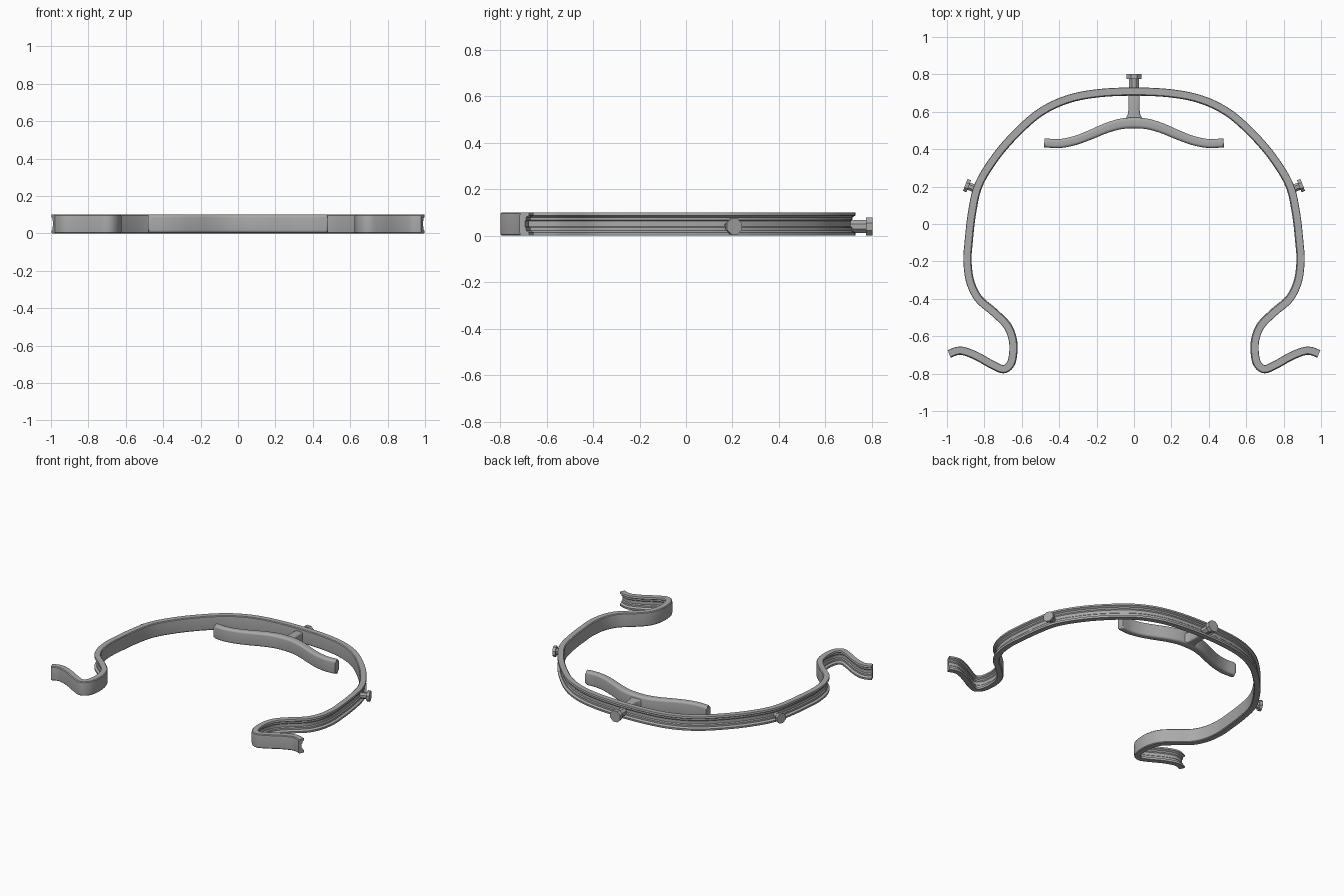
import bpy, bmesh, math
from mathutils import Vector, Matrix

if "Cube" in bpy.data.objects:
    bpy.data.objects.remove(bpy.data.objects["Cube"])

grey = bpy.data.materials.new("matte_grey")
grey.use_nodes = True
colour = (0.4, 0.4, 0.4, 1)
grey.diffuse_color = colour
grey.node_tree.nodes["Principled BSDF"].inputs["Base Color"].default_value = colour


def finish(bm, name, angle=35):
    bmesh.ops.recalc_face_normals(bm, faces=bm.faces)
    mesh = bpy.data.meshes.new(name)
    bm.to_mesh(mesh)
    bm.free()
    mesh.materials.append(grey)
    ob = bpy.data.objects.new(name, mesh)
    bpy.context.collection.objects.link(ob)
    bpy.ops.object.select_all(action="DESELECT")
    ob.select_set(True)
    bpy.context.view_layer.objects.active = ob
    bpy.ops.object.shade_smooth_by_angle(angle=math.radians(angle))
    return ob


def mirrored(half):
    """Full path from its +x half, which starts on the centre line."""
    return [Vector((-x, y)) for x, y in reversed(half[1:])] + [Vector(p) for p in half]


def smooth_path(pts, steps=8):
    """Catmull-Rom curve through the points."""
    ext = [2 * pts[0] - pts[1]] + pts + [2 * pts[-1] - pts[-2]]
    out = []
    for a, b, c, d in zip(ext, ext[1:], ext[2:], ext[3:]):
        for i in range(steps):
            t = i / steps
            out.append(0.5 * (2 * b + (c - a) * t + (2 * a - 5 * b + 4 * c - d) * t * t
                              + (3 * b - a - 3 * c + d) * t ** 3))
    return out + [pts[-1]]


def sweep(name, path, profile, angle=35, scale=lambda i, n: 1, round_ends=False):
    """Carry a (sideways, z) profile along a flat path."""
    bm = bmesh.new()
    rings = []
    n = len(path)
    for i, p in enumerate(path):
        t = (path[min(i + 1, n - 1)] - path[max(i - 1, 0)]).normalized()
        side = Vector((-t.y, t.x))
        k = scale(i, n)
        rings.append([bm.verts.new((*(p + side * o * k), z)) for o, z in profile])
    for r, s in zip(rings, rings[1:]):
        for j in range(len(profile)):
            q = (j + 1) % len(profile)
            bm.faces.new((r[j], r[q], s[q], s[j]))
    caps = [bm.faces.new(rings[0]), bm.faces.new(rings[-1])]
    if round_ends:
        edges = list({e for f in caps for e in f.edges})
        bmesh.ops.bevel(bm, geom=edges, offset=0.013, segments=3, profile=0.5, affect="EDGES")
    return finish(bm, name, angle)


# Springy headband: smooth inside, grooved outside, hooked at both ends
band_half = [(0, .708), (.2, .698), (.36, .665), (.5, .597), (.62, .49), (.72, .36), (.8, .21),
             (.85, .06), (.882, -.1), (.89, -.2), (.875, -.31), (.83, -.4), (.75, -.47),
             (.68, -.54), (.65, -.61), (.645, -.68), (.658, -.745), (.695, -.776),
             (.75, -.757), (.84, -.707), (.91, -.68), (.95, -.68), (.988, -.695)]
# Fit the arc to its widest points
band_half = [(x + .03 * math.exp(-((y - .22) / .2) ** 2) if x > .3 else x, y) for x, y in band_half]
groove = [(.02, 0), (.022, .006), (.022, .014), (.008, .022), (.008, .034), (.002, .04),
          (.002, .062), (.008, .068), (.008, .079), (.022, .087), (.022, .096), (.02, .1)]
inside = [(-.016, .1), (-.021, .095), (-.022, .087), (-.022, .013), (-.021, .005), (-.016, 0)]
sweep("headband", smooth_path(mirrored(band_half)), groove + inside)

# Curved forehead pad with rounded edges
pad_half = [(0, .54), (.07, .535), (.15, .512), (.24, .474), (.32, .445), (.4, .43), (.48, .434)]
pad_section = []
for cx, cz, start in ((.009, .085, 0), (-.009, .085, 90), (-.009, .017, 180), (.009, .017, 270)):
    for a in range(start, start + 91, 18):
        r = math.radians(a)
        pad_section.append((cx + .015 * math.cos(r), cz + .015 * math.sin(r)))
sweep("forehead_pad", smooth_path(mirrored(pad_half)), pad_section, 50,
      lambda i, n: 1 + .2 * math.cos(math.pi * (i / (n - 1) - .5)) ** 4, True)


# Flared strut joining the pad to the band
bm = bmesh.new()
outline = [(.07, .54), (.045, .562), (.033, .585), (.03, .61), (.03, .7)]
outline += [(-x, y) for x, y in reversed(outline)]
face = bm.faces.new([bm.verts.new((x, y, .005)) for x, y in outline])
top = bmesh.ops.extrude_face_region(bm, geom=[face])["geom"]
bmesh.ops.translate(bm, vec=(0, 0, .075), verts=[g for g in top if isinstance(g, bmesh.types.BMVert)])
rims = [e for e in bm.edges if abs(e.verts[0].co.z - e.verts[1].co.z) < .001]
bmesh.ops.bevel(bm, geom=rims, offset=.012, segments=3, profile=.5, affect="EDGES")
finish(bm, "pad_strut")


def peg(name, base, direction, neck, head, neck_r, head_r):
    """Faceted mounting peg with a wider head, lying on the ground plane."""
    bm = bmesh.new()
    d = Vector((*direction, 0)).normalized()
    turn = d.to_track_quat("Z", "Y").to_matrix().to_4x4()
    for start, length, r in ((0, neck, neck_r), (neck, head, head_r)):
        centre = Vector((*base, .039)) + d * (start + length / 2)
        bmesh.ops.create_cone(bm, cap_ends=True, segments=8, radius1=r, radius2=r, depth=length,
                              matrix=Matrix.Translation(centre) @ turn
                              @ Matrix.Rotation(math.pi / 8, 4, "Z"))
    finish(bm, name, 30)


# Visor pegs: one behind, one on each side
peg("back_peg", (0, .71), (0, 1), .064, .029, .03, .042)
for s, label in ((1, "left"), (-1, "right")):
    peg(label + "_peg", (s * .835, .183), (s * .93, .36), .052, .02, .022, .037)
